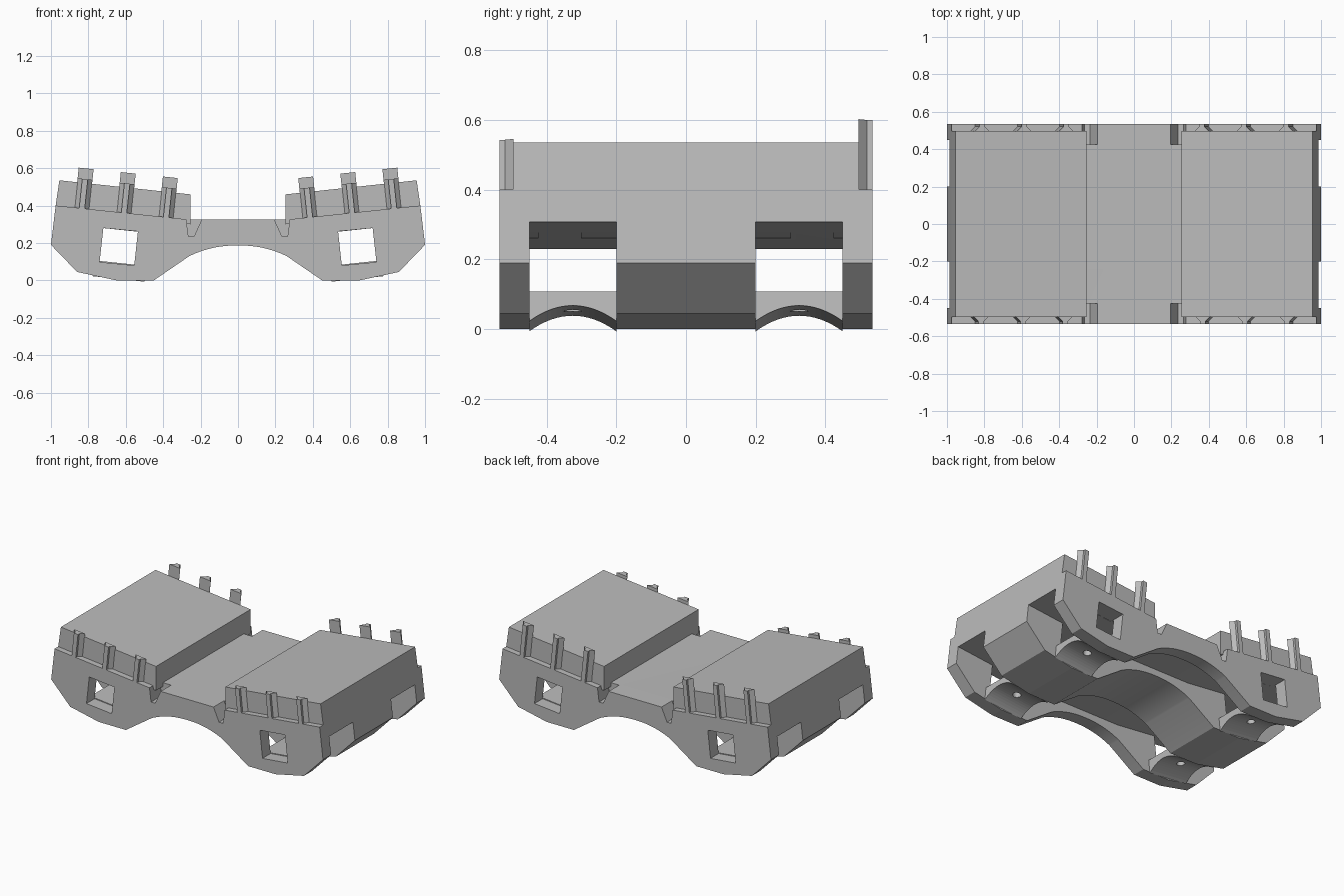
import bpy, math
from mathutils import Vector

cube = bpy.data.objects.get("Cube")
if cube:
    bpy.data.objects.remove(cube, do_unlink=True)

GREY = (0.5, 0.5, 0.5, 1)
mat = bpy.data.materials.new("plain grey")
mat.use_nodes = True
mat.diffuse_color = GREY
mat.node_tree.nodes["Principled BSDF"].inputs["Base Color"].default_value = GREY

TILT = math.atan(0.105)
DEPTH, WALL = 0.535, 0.45


def prism(name, base, shift):
    """Sweep a flat outline along a vector."""
    n = len(base)
    base = [Vector(p) for p in base]
    verts = base + [p + Vector(shift) for p in base]
    faces = [tuple(range(n)), tuple(range(2 * n - 1, n - 1, -1))]
    faces += [(i, i + n, (i + 1) % n + n, (i + 1) % n) for i in range(n)]
    mesh = bpy.data.meshes.new(name)
    mesh.from_pydata(verts, [], faces)
    ob = bpy.data.objects.new(name, mesh)
    bpy.context.collection.objects.link(ob)
    mesh.materials.append(mat)
    bpy.context.view_layer.objects.active = ob
    bpy.ops.object.select_all(action="DESELECT")
    ob.select_set(True)
    bpy.ops.object.mode_set(mode="EDIT")
    bpy.ops.mesh.select_all(action="SELECT")
    bpy.ops.mesh.normals_make_consistent(inside=False)
    bpy.ops.object.mode_set(mode="OBJECT")
    return ob


def slab(name, outline, y0, y1):
    return prism(name, [(x, y0, z) for x, z in outline], (0, y1 - y0, 0))


def cut(target, cutter):
    mod = target.modifiers.new("cut", "BOOLEAN")
    mod.operation = "DIFFERENCE"
    mod.solver = "EXACT"
    mod.object = cutter
    bpy.context.view_layer.objects.active = target
    bpy.ops.object.modifier_apply(modifier=mod.name)
    bpy.data.objects.remove(cutter, do_unlink=True)


def mirrored(points):
    """Complete a right-hand outline with its mirror image."""
    return points + [(-x, z) for x, z in reversed(points)]


# Body: arched bridge profile with a smooth curve underneath
arch = []
for i in range(12):
    t = (i + 0.5) / 12
    arch.append((0.26 * t, 0.187 - 0.057 * t ** 2.2))
right = arch + [(0.26, 0.13), (0.45, 0), (0.65, 0), (0.86, 0.045), (1, 0.19),
                (0.975, 0.4), (0.26, 0.325)]
body = slab("body", mirrored(right), -DEPTH, DEPTH)

# Lengthwise channels open to the underside
for s in (-1, 1):
    channel = mirrored([(1.1, -0.1), (1.1, 0.32), (0.25, 0.23)])
    cut(body, slab("channel_cutter", channel, s * 0.2, s * WALL))

# Square windows and corner notches in the end walls
for sx in (-1, 1):
    window = [(0.72, 0.28), (0.535, 0.262), (0.555, 0.08), (0.74, 0.098)]
    notch = [(0.19, 0.335), (0.235, 0.235), (0.265, 0.235), (0.278, 0.335)]
    for sy in (-1, 1):
        flip = lambda pts: [(sx * x, z) for x, z in pts]
        cut(body, slab("window_cutter", flip(window), sy * 0.425, sy * 0.6))
        cut(body, slab("notch_cutter", flip(notch), sy * 0.425, sy * 0.6))
    # The windows also run through the middle
    cut(body, slab("window_cutter", flip(window), -0.3, 0.3))
bpy.context.view_layer.objects.active = body
bpy.ops.object.select_all(action="DESELECT")
body.select_set(True)
bpy.ops.object.shade_smooth_by_angle(angle=math.radians(12))

for sx, side in ((-1, "right"), (1, "left")):
    # Raised sloping deck on each half
    deck = [(0.255, 0.3), (0.972, 0.38), (0.975, 0.4), (0.955, 0.535), (0.255, 0.46)]
    slab(side + "_deck", [(sx * x, z) for x, z in deck], -0.497, 0.497)

    for sy, end in ((-1, "front"), (1, "back")):
        # Saddle plate with a hollow underside, set in the channel
        hollow = []
        for i in range(17):
            u = i / 8 - 1
            hollow.append((u * 0.125, 0.045 * (1 - u * u)))
        section = [(0.125, 0.085), (-0.125, 0.085)] + hollow
        saddle = prism(end + "_" + side + "_saddle",
                       [(-0.14, y, z) for y, z in section], (0.28, 0, 0))
        bpy.ops.mesh.primitive_cylinder_add(vertices=24, radius=0.025, depth=0.5)
        cut(saddle, bpy.context.object)
        saddle.location = (sx * 0.64, sy * 0.325, 0.008)
        saddle.rotation_euler = (0, -sx * TILT, 0)

        # Upright pegs: wide against the deck, narrow stem outside
        for x in (0.835, 0.61, 0.385):
            plan = [(-0.04, 0.495), (0.04, 0.495), (0.015, 0.52),
                    (0.015, DEPTH), (-0.015, DEPTH), (-0.015, 0.52)]
            foot = 0.29 + 0.105 * x
            height = 0.165 if sy < 0 else 0.222
            peg = prism(end + "_" + side + "_peg",
                        [(px, sy * py, 0) for px, py in plan], (0, 0, height))
            peg.location = (sx * x, 0, foot)
            peg.rotation_euler = (0, -sx * TILT, 0)
